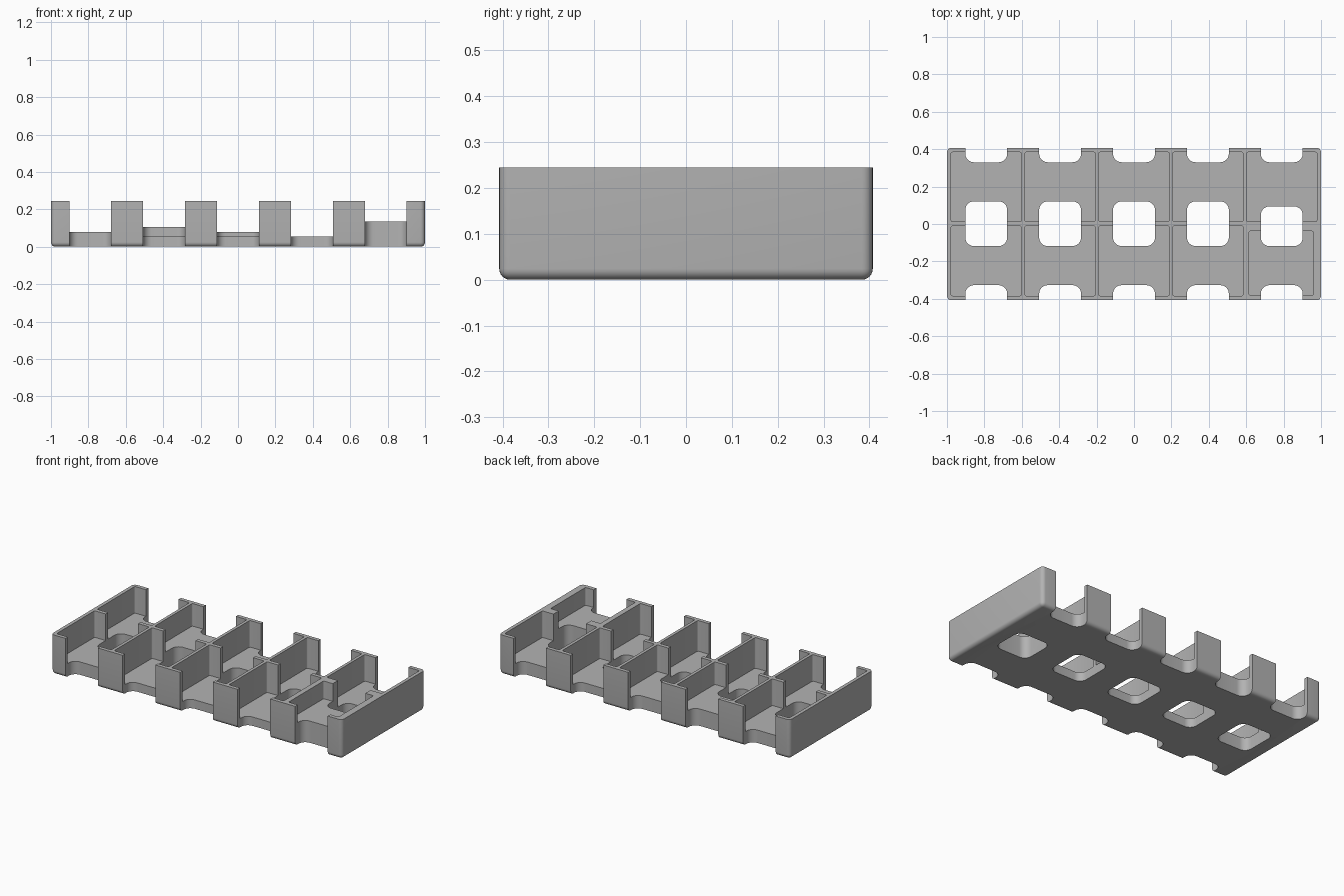
import bpy, bmesh, math
from mathutils import Matrix, Vector

cube = bpy.data.objects.get("Cube")
if cube:
    bpy.data.objects.remove(cube, do_unlink=True)

HEIGHT, HALF_Y, PITCH = 0.245, 0.4075, 0.395
ABOVE = HEIGHT + 0.1

grey = bpy.data.materials.new("plain_grey")
grey.use_nodes = True
grey.diffuse_color = (0.45, 0.45, 0.45, 1)
grey.node_tree.nodes["Principled BSDF"].inputs["Base Color"].default_value = (0.45, 0.45, 0.45, 1)


def rounded_box(bm, x, y, z, radius, segments=5, round_bottom=False):
    """Add a box spanning the (low, high) ranges, with rounded upright edges."""
    spans = (x, y, z)
    centre = Vector([(a + b) / 2 for a, b in spans])
    size = Vector([b - a for a, b in spans])
    matrix = Matrix.Translation(centre) @ Matrix.Diagonal((*size, 1))
    verts = bmesh.ops.create_cube(bm, size=1, matrix=matrix)["verts"]
    edges = []
    for e in {e for v in verts for e in v.link_edges}:
        a, b = (v.co.z for v in e.verts)
        upright = abs(a - b) > 1e-5
        at_bottom = max(a, b) < centre.z
        if upright or (round_bottom and at_bottom):
            edges.append(e)
    bmesh.ops.bevel(bm, geom=edges, offset=radius, segments=segments,
                    profile=0.5, affect='EDGES')


def make_object(name, bm):
    bmesh.ops.recalc_face_normals(bm, faces=bm.faces)
    mesh = bpy.data.meshes.new(name)
    bm.to_mesh(mesh)
    bm.free()
    mesh.materials.append(grey)
    obj = bpy.data.objects.new(name, mesh)
    bpy.context.scene.collection.objects.link(obj)
    return obj


# Solid tray block with rounded corners and lower edge
bm = bmesh.new()
rounded_box(bm, (-1, 1), (-HALF_Y, HALF_Y), (0, HEIGHT), 0.024, 6, True)
tray = make_object("tray", bm)

# Pockets: two rows of five, each with its own floor height
front_floors = (0.08, 0.055, 0.055, 0.055, 0.135)
back_floors = (0.08, 0.105, 0.08, 0.055, 0.08)
pockets = bmesh.new()
for i in range(5):
    cx = (i - 2) * PITCH
    wide = (cx - 0.188, cx + 0.188)
    rounded_box(pockets, wide, (0.013, 0.384), (back_floors[i], ABOVE), 0.008, 3)
    if i < 4:
        rounded_box(pockets, wide, (-0.384, -0.011), (front_floors[i], ABOVE), 0.008, 3)
    else:  # smaller pocket in the front right corner
        rounded_box(pockets, (0.615, 0.958), (-0.382, -0.038),
                    (front_floors[i], ABOVE), 0.008, 3)
pocket_cutter = make_object("pocket_cutter", pockets)

# Finger openings: centre holes and notches along both long sides
openings = bmesh.new()
for i in range(5):
    cx = (i - 2) * PITCH
    x = (cx - 0.112, cx + 0.112)
    hole_back = 0.121 if i < 4 else 0.094
    for y in ((-0.118, hole_back), (0.33, 0.6), (-0.6, -0.327)):
        rounded_box(openings, x, y, (-0.1, ABOVE), 0.046, 8)
opening_cutter = make_object("opening_cutter", openings)

# Cut the tray, then discard the cutters
for cutter in (pocket_cutter, opening_cutter):
    cutter.hide_render = True
    mod = tray.modifiers.new(cutter.name, 'BOOLEAN')
    mod.operation = 'DIFFERENCE'
    mod.solver = 'EXACT'
    mod.object = cutter
bpy.context.view_layer.update()
evaluated = tray.evaluated_get(bpy.context.evaluated_depsgraph_get())
cut_mesh = bpy.data.meshes.new_from_object(evaluated)
tray.modifiers.clear()
tray.data = cut_mesh
for cutter in (pocket_cutter, opening_cutter):
    bpy.data.objects.remove(cutter, do_unlink=True)

# Smooth the rounded corners, keep the rest crisp
bpy.ops.object.select_all(action='DESELECT')
tray.select_set(True)
bpy.context.view_layer.objects.active = tray
bpy.ops.object.shade_smooth_by_angle(angle=math.radians(35))
